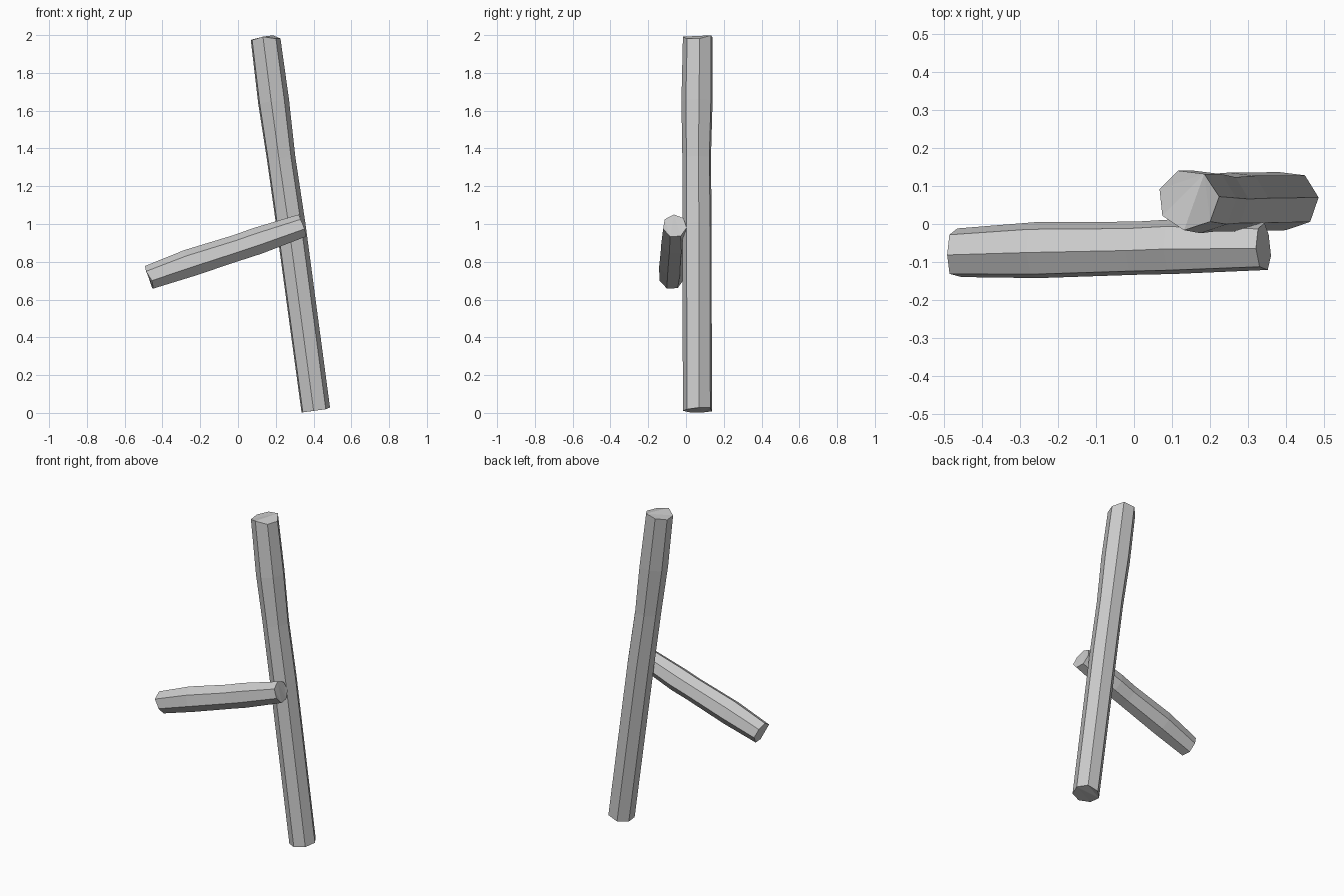
import bpy, bmesh
from math import sin, cos, radians, tau
from mathutils import Vector

if "Cube" in bpy.data.objects:
    bpy.data.objects.remove(bpy.data.objects["Cube"])

SIDES = 7


def log(name, rings, phase, side, end_chips, start_chips):
    """Seven-sided faceted log: rings of (x, y, z, radius) along a nearly straight axis."""
    axis = (Vector(rings[-1][:3]) - Vector(rings[0][:3])).normalized()
    u = Vector(side)
    u = (u - axis * u.dot(axis)).normalized()
    v = axis.cross(u)
    bm = bmesh.new()
    loops = []
    for k, (x, y, z, r) in enumerate(rings):
        loop = []
        for i in range(SIDES):
            a = radians(phase) + tau * i / SIDES
            p = Vector((x, y, z)) + r * (cos(a) * u + sin(a) * v)
            if k == 0:
                p += axis * start_chips[i]
            if k == len(rings) - 1:
                p += axis * end_chips[i]
            loop.append(bm.verts.new(p))
        loops.append(loop)
    for a, b in zip(loops, loops[1:]):
        for i in range(SIDES):
            j = (i + 1) % SIDES
            bm.faces.new((a[i], a[j], b[j], b[i]))
    # end caps
    for loop in (loops[0], loops[-1]):
        bm.faces.new(loop)
    bmesh.ops.triangulate(bm, faces=[f for f in bm.faces if len(f.verts) > 4])
    bmesh.ops.recalc_face_normals(bm, faces=bm.faces)
    mesh = bpy.data.meshes.new(name)
    bm.to_mesh(mesh)
    bm.free()
    ob = bpy.data.objects.new(name, mesh)
    bpy.context.collection.objects.link(ob)
    return ob


# tall leaning post, angles measured from +x toward +y
log("upright_log",
    [(0.41, 0.062, 0.012, 0.079), (0.277, 0.06, 1.0, 0.080),
     (0.226, 0.058, 1.35, 0.078), (0.186, 0.06, 1.65, 0.085),
     (0.143, 0.064, 1.985, 0.081)],
    -97, (1, 0, 0),
    [0.008, -0.012, -0.014, 0.008, 0.006, 0.0, -0.002],
    [0, 0, 0.006, 0.01, 0, 0, 0])

# shorter branch resting on the front of the post, angles from +y toward up
log("side_branch",
    [(-0.472, -0.077, 0.715, 0.066), (-0.26, -0.07, 0.79, 0.076),
     (0.0, -0.065, 0.873, 0.072), (0.1, -0.061, 0.907, 0.074),
     (0.342, -0.06, 0.99, 0.064)],
    94, (0, 1, 0),
    [0, 0, 0.004, 0, -0.004, 0, 0],
    [0, -0.004, 0.01, 0.004, 0, 0.004, 0])
